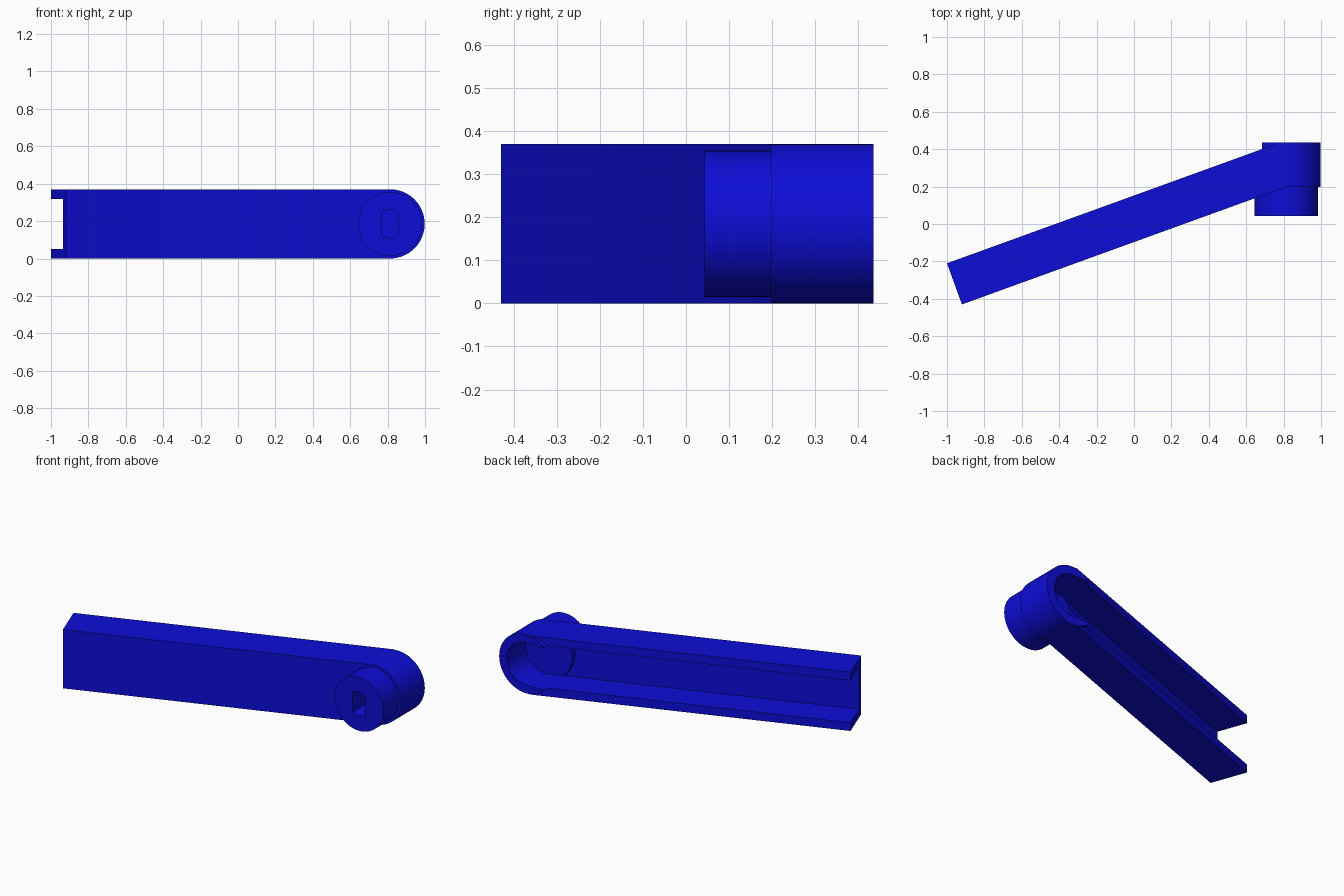
import bpy, bmesh, math
from mathutils import Vector

if "Cube" in bpy.data.objects:
    bpy.data.objects.remove(bpy.data.objects["Cube"])

R, WALL, AX, ZC = 0.185, 0.052, 0.813, 0.185     # hub radius, rim, axis x, axis z
Y_HUB, Y_BACK, Y_BOSS = 0.198, 0.435, 0.043

blue = bpy.data.materials.new("deep blue")
blue.diffuse_color = (0.004, 0.004, 0.68, 1)
blue.use_nodes = True
blue.node_tree.nodes["Principled BSDF"].inputs["Base Color"].default_value = blue.diffuse_color


def prism(name, base, offset):
    """Extrude a closed outline by an offset vector."""
    bm = bmesh.new()
    face = bm.faces.new([bm.verts.new(p) for p in base])
    new = bmesh.ops.extrude_face_region(bm, geom=[face])["geom"]
    bmesh.ops.translate(bm, vec=Vector(offset),
                        verts=[v for v in new if isinstance(v, bmesh.types.BMVert)])
    bmesh.ops.recalc_face_normals(bm, faces=bm.faces)
    mesh = bpy.data.meshes.new(name)
    bm.to_mesh(mesh)
    bm.free()
    mesh.materials.append(blue)
    obj = bpy.data.objects.new(name, mesh)
    bpy.context.collection.objects.link(obj)
    return obj


def disc(name, r, y0, y1, flat=None, n=64):
    """Cylinder along y on the hub axis; flat clamps x to make two flats."""
    pts = []
    for i in range(n):
        a = 2 * math.pi * i / n
        x, z = r * math.cos(a), r * math.sin(a)
        if flat and abs(x) > flat:
            continue
        pts.append((AX + x, y0, ZC + z))
    if flat:
        h = math.sqrt(r * r - flat * flat)
        pts += [(AX + sx * flat, y0, ZC + sz * h) for sx in (-1, 1) for sz in (-1, 1)]
        pts.sort(key=lambda p: math.atan2(p[2] - ZC, p[0] - AX))
    return prism(name, pts, (0, y1 - y0, 0))


def combine(target, tool, op):
    mod = target.modifiers.new(op, 'BOOLEAN')
    mod.operation, mod.object, mod.solver = op, tool, 'EXACT'
    bpy.context.view_layer.objects.active = target
    bpy.ops.object.modifier_apply(modifier=mod.name)
    bpy.data.objects.remove(tool)


# slanted arm, cut flush with the back of the hub
front_left, back_left = Vector((-0.92, -0.43)), Vector((-1.0, -0.21))
slope = (Y_HUB - front_left.y) / (AX - front_left.x)
x_top = back_left.x + (Y_BACK - back_left.y) / slope
outline = [front_left, (AX, Y_HUB), (AX, Y_BACK), (x_top, Y_BACK), back_left]
arm = prism("lever_arm", [(p[0], p[1], 0) for p in outline], (0, 0, 2 * R))

# round hub at the pivot end
combine(arm, disc("hub", R, Y_HUB, Y_BACK), 'UNION')

# channel open at the back and the outer end, plus the round pocket in the hub
floor = 0.048
channel = [(-1.1, front_left.y + floor + slope * (-1.1 - front_left.x)),
           (AX, Y_HUB + floor), (AX, 0.6), (-1.1, 0.6)]
cutter = prism("channel_cutter", [(x, y, WALL) for x, y in channel],
               (0, 0, 2 * (R - WALL)))
combine(cutter, disc("pocket_cutter", R - WALL, Y_HUB + floor, 0.6), 'UNION')
combine(arm, cutter, 'DIFFERENCE')

# boss on the front with a blind double-flat shaft hole
boss = disc("shaft_boss", 0.17, Y_BOSS, Y_HUB + 0.02)
combine(boss, disc("shaft_hole_cutter", 0.075, Y_BOSS - 0.05, Y_BOSS + 0.12, flat=0.043),
        'DIFFERENCE')

for obj in (arm, boss):
    bpy.ops.object.select_all(action='DESELECT')
    obj.select_set(True)
    bpy.context.view_layer.objects.active = obj
    bpy.ops.object.shade_smooth_by_angle(angle=math.radians(30))
